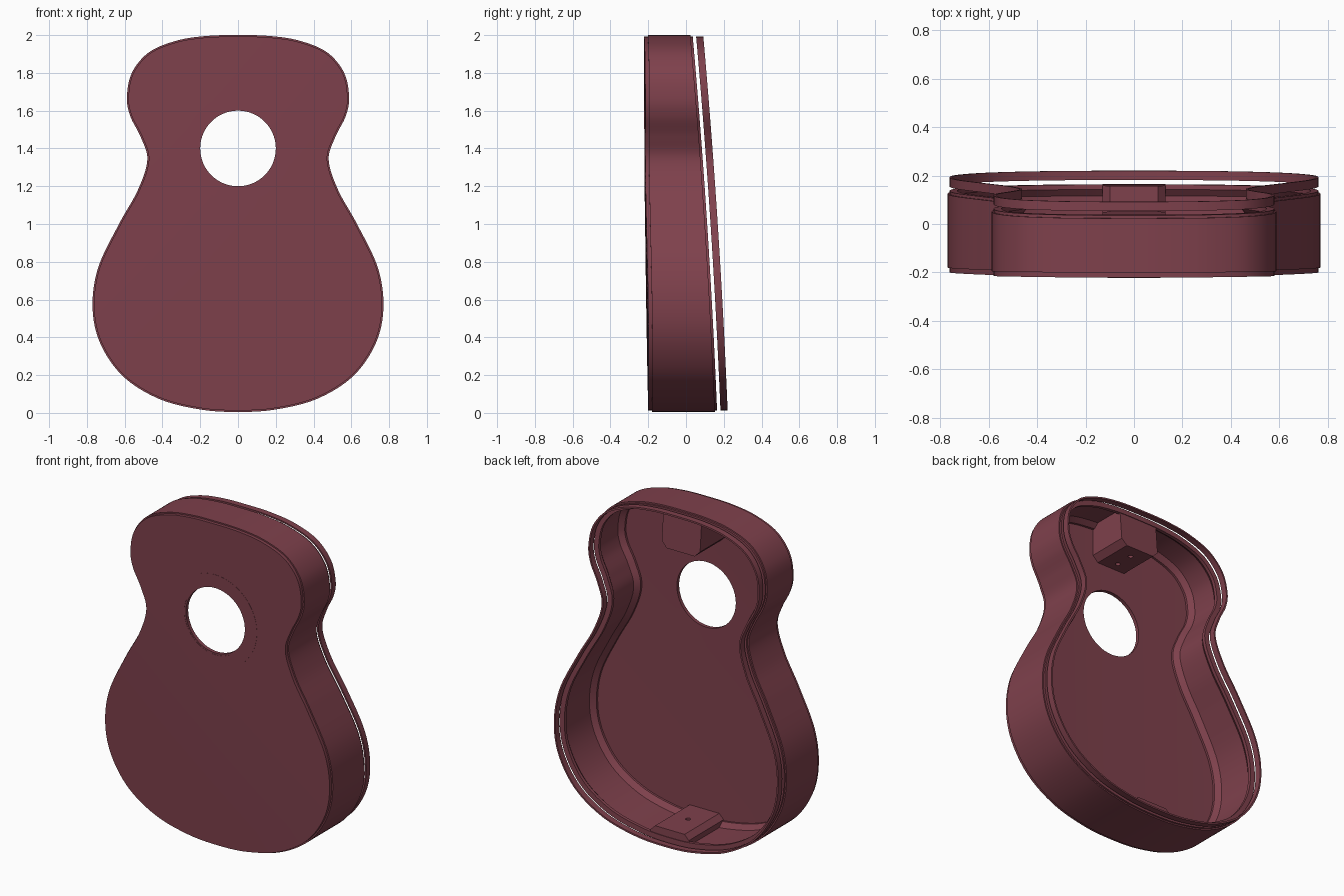
import bpy, bmesh, math
from mathutils import Vector

if "Cube" in bpy.data.objects:
    bpy.data.objects.remove(bpy.data.objects["Cube"])

mat = bpy.data.materials.new("red_wood")
mat.diffuse_color = (0.21, 0.052, 0.072, 1)
mat.use_nodes = True
mat.node_tree.nodes["Principled BSDF"].inputs["Base Color"].default_value = mat.diffuse_color

# Half outline of the body (x, z), bottom to top
HALF = [(0, .005), (.2, .018), (.42, .075), (.61, .195), (.73, .37), (.77, .56),
        (.74, .77), (.63, 1.0), (.53, 1.18), (.48, 1.34), (.515, 1.46), (.57, 1.57),
        (.588, 1.67), (.562, 1.8), (.47, 1.91), (.32, 1.972), (.16, 1.996), (0, 2.0)]


def outline(steps=8):
    ctrl = [Vector(p) for p in HALF] + [Vector((-x, z)) for x, z in HALF[-2:0:-1]]
    n, pts = len(ctrl), []
    for i in range(n):
        a, b, c, d = (ctrl[(i + k) % n] for k in (-1, 0, 1, 2))
        for s in range(steps):
            t = s / steps
            pts.append(.5 * (2 * b + (c - a) * t + (2 * a - 5 * b + 4 * c - d) * t ** 2
                             + (3 * b - a - 3 * c + d) * t ** 3))
    return pts


OUT = outline()
N = len(OUT)


def inset(d):
    res = []
    for i, p in enumerate(OUT):
        t = (OUT[(i + 1) % N] - OUT[i - 1]).normalized()
        res.append(p + Vector((-t.y, t.x)) * d)
    return res


# Domed front and tapering, arched back
def front(x, z):
    return -.222 + .022 * ((2 - z) / 2) ** 2 + .018 * x * x


def back(x, z):
    return .165 - .065 * z + .012 * z * (2 - z)


def finish(name, bm):
    bmesh.ops.recalc_face_normals(bm, faces=bm.faces)
    me = bpy.data.meshes.new(name)
    bm.to_mesh(me)
    bm.free()
    ob = bpy.data.objects.new(name, me)
    bpy.context.collection.objects.link(ob)
    me.materials.append(mat)
    bpy.ops.object.select_all(action='DESELECT')
    ob.select_set(True)
    bpy.context.view_layer.objects.active = ob
    bpy.ops.object.shade_smooth_by_angle(angle=math.radians(30))
    return ob


def loft(name, loops):
    """Closed solid from a cycle of loops; each is (2D points, surface function, y offset)."""
    bm = bmesh.new()
    rings = [[bm.verts.new((p.x, fn(p.x, p.y) + dy, p.y)) for p in pts] for pts, fn, dy in loops]
    for k, ring in enumerate(rings):
        nxt = rings[(k + 1) % len(rings)]
        for i in range(len(ring)):
            j = (i + 1) % len(ring)
            bm.faces.new((ring[i], ring[j], nxt[j], nxt[i]))
    return finish(name, bm)


# Soundboard with round hole
HOLE = Vector((0, 1.4))
edge = inset(.008)
rim = [HOLE + (p - HOLE).normalized() * .2 for p in edge]
mix = [[a.lerp(b, k / 10) for a, b in zip(edge, rim)] for k in range(11)]
loft("soundboard", [(m, front, 0) for m in mix] + [(m, front, .022) for m in reversed(mix)])

# Rosette inlay ring
ring = lambda r: [HOLE + Vector((math.cos(a), math.sin(a))) * r
                  for a in (math.tau * i / 96 for i in range(96))]
loft("rosette", [(ring(.21), front, -.001), (ring(.282), front, -.001),
                 (ring(.282), front, .005), (ring(.21), front, .005)])

# Side wall with stepped back edge
loft("sides", [(inset(0), front, .02), (inset(0), back, -.012), (inset(.008), back, -.012),
               (inset(.008), back, 0), (inset(.018), back, 0), (inset(.018), front, .02)])

# Linings glued inside both edges
loft("front_lining", [(inset(.016), front, .02), (inset(.045), front, .02),
                      (inset(.045), front, .035), (inset(.016), front, .065)])
loft("back_lining", [(inset(.016), back, 0), (inset(.04), back, 0),
                     (inset(.04), back, -.02), (inset(.016), back, -.05)])

# Separate strip floating behind the back edge
loft("back_binding", [(inset(.008), back, .018), (inset(.008), back, .056),
                      (inset(.018), back, .056), (inset(.018), back, .018)])


# Chamfered end blocks running from front to back
def block(name, profile, holes):
    pts = [Vector(p) for p in profile]
    bm = bmesh.new()
    a = [bm.verts.new((p.x, front(p.x, p.y) + .02, p.y)) for p in pts]
    b = [bm.verts.new((p.x, back(p.x, p.y) - .004, p.y)) for p in pts]
    bm.faces.new(a)
    bm.faces.new(b)
    for i in range(len(pts)):
        j = (i + 1) % len(pts)
        bm.faces.new((a[i], a[j], b[j], b[i]))
    ob = finish(name, bm)
    zc = pts[2].y
    for y in holes:
        bpy.ops.mesh.primitive_cylinder_add(vertices=24, radius=.014, depth=.12, location=(0, y, zc))
        cutter = bpy.context.object
        cutter.hide_render = True
        mod = ob.modifiers.new("hole", 'BOOLEAN')
        mod.operation, mod.object, mod.solver = 'DIFFERENCE', cutter, 'EXACT'
        bpy.context.view_layer.objects.active = ob
        bpy.ops.object.modifier_apply(modifier="hole")
        bpy.data.objects.remove(cutter)


block("neck_block", [(-.13, 1.985), (-.13, 1.79), (-.095, 1.755),
                     (.095, 1.755), (.13, 1.79), (.13, 1.985)], (-.14, -.03))
block("tail_block", [(-.13, .017), (-.13, .06), (-.1, .09),
                     (.1, .09), (.13, .06), (.13, .017)], (-.02,))
